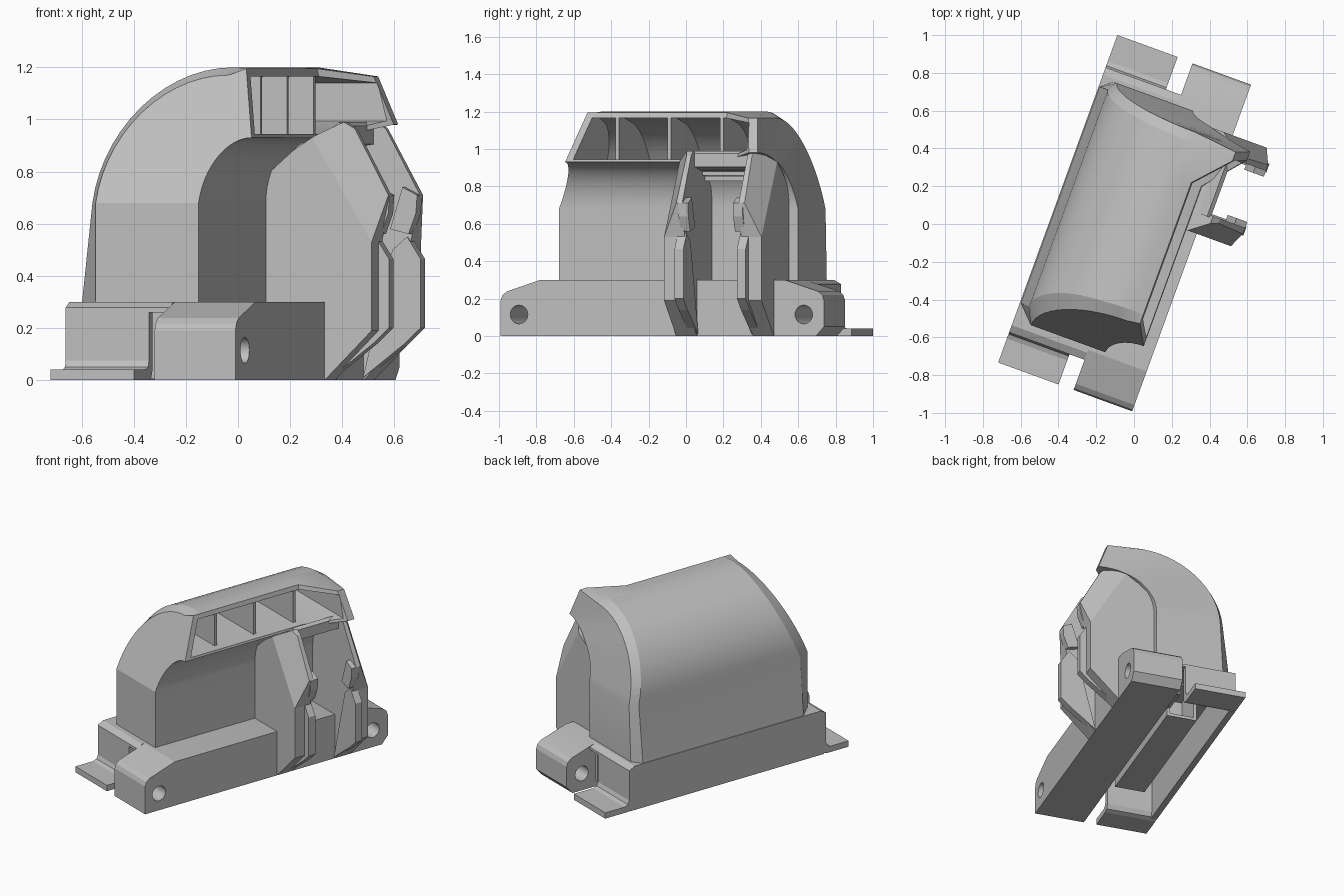
import bpy, bmesh, math
from mathutils import Matrix, Vector

cube = bpy.data.objects.get("Cube")
if cube:
    bpy.data.objects.remove(cube, do_unlink=True)

grey = bpy.data.materials.new("plain_grey")
grey.use_nodes = True
grey.diffuse_color = (0.52, 0.52, 0.52, 1)
grey.node_tree.nodes["Principled BSDF"].inputs["Base Color"].default_value = (0.52, 0.52, 0.52, 1)

TURN = Matrix.Rotation(math.radians(-20), 4, 'Z')   # whole assembly stands turned
MID = 0.3425                                        # centre between the two side ribs


def finish(name, bm):
    bmesh.ops.remove_doubles(bm, verts=bm.verts, dist=1e-5)
    bmesh.ops.recalc_face_normals(bm, faces=bm.faces)
    bm.transform(TURN)
    mesh = bpy.data.meshes.new(name)
    bm.to_mesh(mesh)
    bm.free()
    mesh.materials.append(grey)
    obj = bpy.data.objects.new(name, mesh)
    bpy.context.collection.objects.link(obj)
    return obj


def prism_bm(points, axis, a, b):
    """Extrude a profile: (x, z) along Y, or (y, z) along X."""
    bm = bmesh.new()
    rings = []
    for d in (a, b):
        rings.append([bm.verts.new((p, d, q) if axis == 'Y' else (d, p, q)) for p, q in points])
    n = len(points)
    for i in range(n):
        j = (i + 1) % n
        bm.faces.new((rings[0][i], rings[0][j], rings[1][j], rings[1][i]))
    for r in rings:
        bm.faces.new(r)
    return bm


def prism(name, points, axis, a, b):
    return finish(name, prism_bm(points, axis, a, b))


def box(name, x0, x1, y0, y1, z0, z1):
    return prism(name, [(x0, z0), (x1, z0), (x1, z1), (x0, z1)], 'Y', y0, y1)


def loft(name, rings):
    """Each ring is a pair (left points, right points) of equal length."""
    bm = bmesh.new()
    loops = []
    for left, right in rings:
        loops.append(([bm.verts.new(p) for p in left], [bm.verts.new(p) for p in right]))
    for (l0, r0), (l1, r1) in zip(loops, loops[1:]):
        a, b = l0 + r0[::-1], l1 + r1[::-1]
        for i in range(len(a)):
            j = (i + 1) % len(a)
            bm.faces.new((a[i], a[j], b[j], b[i]))
    for left, right in (loops[0], loops[-1]):
        for i in range(len(left) - 1):
            bm.faces.new((left[i], left[i + 1], right[i + 1], right[i]))
    return finish(name, bm)


def cut(obj, cutter):
    mod = obj.modifiers.new("cut", 'BOOLEAN')
    mod.operation, mod.solver, mod.object = 'DIFFERENCE', 'EXACT', cutter
    graph = bpy.context.evaluated_depsgraph_get()
    mesh = bpy.data.meshes.new_from_object(obj.evaluated_get(graph))
    obj.modifiers.clear()
    obj.data = mesh
    bpy.data.objects.remove(cutter, do_unlink=True)


def smooth(obj):
    bpy.ops.object.select_all(action='DESELECT')
    obj.select_set(True)
    bpy.context.view_layer.objects.active = obj
    bpy.ops.object.shade_smooth_by_angle(angle=math.radians(18))


# Domed housing with a leaning front and a flared hood at the back
N = 14
CX, CZ = 0.14, 0.68


def roof(radius, wall, foot):
    pts = [(foot, 0.29)]
    for i in range(N + 1):
        t = math.pi / 2 * i / N
        pts.append((CX - (CX - wall) * math.cos(t), CZ + radius * math.sin(t)))
    return pts


def side(lip, top):
    pts = [(0.09, 0.29)]
    for i in range(N):
        t = math.pi / 2 * i / (N - 1)
        pts.append((0.09 + (lip[0] - 0.09) * (1 - math.cos(t)), CZ + (lip[1] - CZ) * math.sin(t)))
    return pts + [top]


def front_y(x, z):
    return -0.69 + 0.4 * max(0, z - CZ)


def front_rim_y(x, z):
    return front_y(x, z) + 0.05 + 0.1 * max(0, -x)


def back_y(x, z):
    return 0.67 - 0.21 * max(0, z - CZ) - 0.15 * max(0, x - 0.2)


def ring(left, right, fy, shift=0):
    return tuple([(x, fy(x, z) + shift, z) for x, z in part] for part in (left, right))


outer = roof(0.52, -0.375, -0.42)
front_inner, back_inner = roof(0.49, -0.33, -0.33), roof(0.485, -0.34, -0.36)
window_side = side((0.27, 0.93), (0.21, 1.195))
hood_side = side((0.447, 0.98), (0.375, 1.165))
housing = loft("housing", [
    ring(front_inner, window_side, front_y),
    ring(outer, window_side, front_rim_y),
    ring(outer, window_side, lambda x, z: 0.31),
    ring(outer, hood_side, back_y, -0.05),
    ring(back_inner, hood_side, back_y),
])


# Window cavity
def cavity(floor, ceiling, right):
    left = []
    for i in range(7):
        z = floor + (ceiling - floor) * i / 6
        left.append((CX - math.sqrt(max(0, 0.487 ** 2 - (z - CZ) ** 2)), z))
    return left, [(right, z) for x, z in left]


main = cavity(0.945, 1.165, 0.6)
end = cavity(0.995, 1.14, 0.6)
cut(housing, loft("window_cutter", [
    ring(*main, front_y, 0.04),
    ring(*main, lambda x, z: 0.31),
    ring(*end, lambda x, z: 0.5),
]))
smooth(housing)

# Upright window dividers
for k, y in enumerate((-0.315, -0.02, 0.28)):
    left, right = cavity(0.94, 1.17, 0.21)
    prism(f"window_divider_{k + 1}", left + [right[-1], right[0]], 'Y', y - 0.01, y + 0.01)

# Side rail with a pierced lug at each end
rail = prism("side_rail", [
    (-0.935, 0), (-0.935, 0.19), (-0.925, 0.218), (-0.9, 0.238), (-0.71, 0.3), (0.68, 0.3),
    (0.87, 0.24), (0.895, 0.22), (0.905, 0.19), (0.905, 0.05), (0.86, 0)], 'X', 0, 0.33)
for y in (-0.83, 0.79):
    circle = [(y + 0.05 * math.cos(a * math.pi / 12), 0.115 + 0.05 * math.sin(a * math.pi / 12))
              for a in range(24)]
    cut(rail, prism("hole_cutter", circle, 'X', -0.1, 0.5))
smooth(rail)

# Bent base plate with a foot at each end, bridged to the rail
bevel = [(-0.765, 0.278), (-0.725, 0.3)]
half = [(-0.935, 0), (-0.935, 0.04), (-0.8, 0.04), (-0.775, 0.05), (-0.765, 0.075)] + bevel
under = [(-0.725, 0.26), (-0.725, 0.04), (-0.74, 0.01), (-0.77, 0)]


def back(points):
    return [(-0.0375 - y if y > -0.9 else 0.91, z) for y, z in reversed(points)]


smooth(prism("base_plate", half + back(half) + back(under) + under, 'X', -0.425, -0.085))
bridge = [(-0.765, 0.26)] + bevel
prism("base_bridge", bridge + back(bridge), 'X', -0.085, 0)
box("base_left_wall", -0.425, -0.385, -0.75, 0.72, 0, 0.28)

# Inner box under the base, open at the back, with a web to the end wall
inner_box = box("base_inner_box", -0.235, -0.035, -0.45, 0.52, 0.005, 0.27)
cut(inner_box, box("box_cutter", -0.215, -0.055, 0.3, 0.6, 0.025, 0.25))
box("base_web", -0.055, -0.035, 0.51, 0.71, 0.06, 0.27)

# Pair of side ribs with slanted shoulders, mirrored about the recess
rib_profile = [(0.05, 0.1), (0.2, 0), (0.33, 0), (0.522, 0.19), (0.522, 0.53), (0.56, 0.71),
               (0.42, 0.965), (0.38, 0.99), (0.3, 0.945), (0.2, 0.88), (0.05, 0.75)]
a, b, c = Vector((0.28, 0.065, 0.93)), Vector((0.522, 0.065, 0.53)), Vector((0.4, 0.15, 0.98))
normal = (b - a).cross(c - a).normalized()
if normal.y > 0:
    normal.negate()


def mirror_pair(name, make):
    for label in ("front", "back"):
        bm = make()
        if label == "back":
            bm.transform(Matrix.Translation((0, 2 * MID, 0)) @ Matrix.Scale(-1, 4, (0, 1, 0)))
        finish(f"{label}_{name}", bm)


def make_rib():
    bm = prism_bm(rib_profile, 'Y', 0.065, 0.182)
    bmesh.ops.bisect_plane(bm, geom=bm.verts[:] + bm.edges[:] + bm.faces[:],
                           plane_co=a, plane_no=normal, clear_outer=True)
    bmesh.ops.holes_fill(bm, edges=[e for e in bm.edges if e.is_boundary])
    return bm


mirror_pair("rib", make_rib)
# Raised inner strip and the claw above it on each rib
mirror_pair("rib_strip", lambda: prism_bm(
    [(0.33, 0.01), (0.5, 0.14), (0.565, 0.2), (0.565, 0.465), (0.51, 0.55), (0.45, 0.5)],
    'Y', 0.14, 0.19))
mirror_pair("rib_claw", lambda: prism_bm(
    [(0.45, 0.58), (0.525, 0.56), (0.555, 0.64), (0.56, 0.71), (0.5, 0.74)], 'Y', 0.16, 0.215))

# Top beam and stepped slats between the ribs
prism("top_beam", [(0.15, 0.86), (0.34, 0.9), (0.37, 0.905), (0.37, 0.975), (0.35, 0.99), (0.3, 0.95)],
      'Y', 0.17, 0.515)
for k in range(3):
    box(f"slat_{k + 1}", 0.05, 0.2 + 0.04 * k, 0.17, 0.515, 0.83 + 0.027 * k, 0.855 + 0.027 * k)
